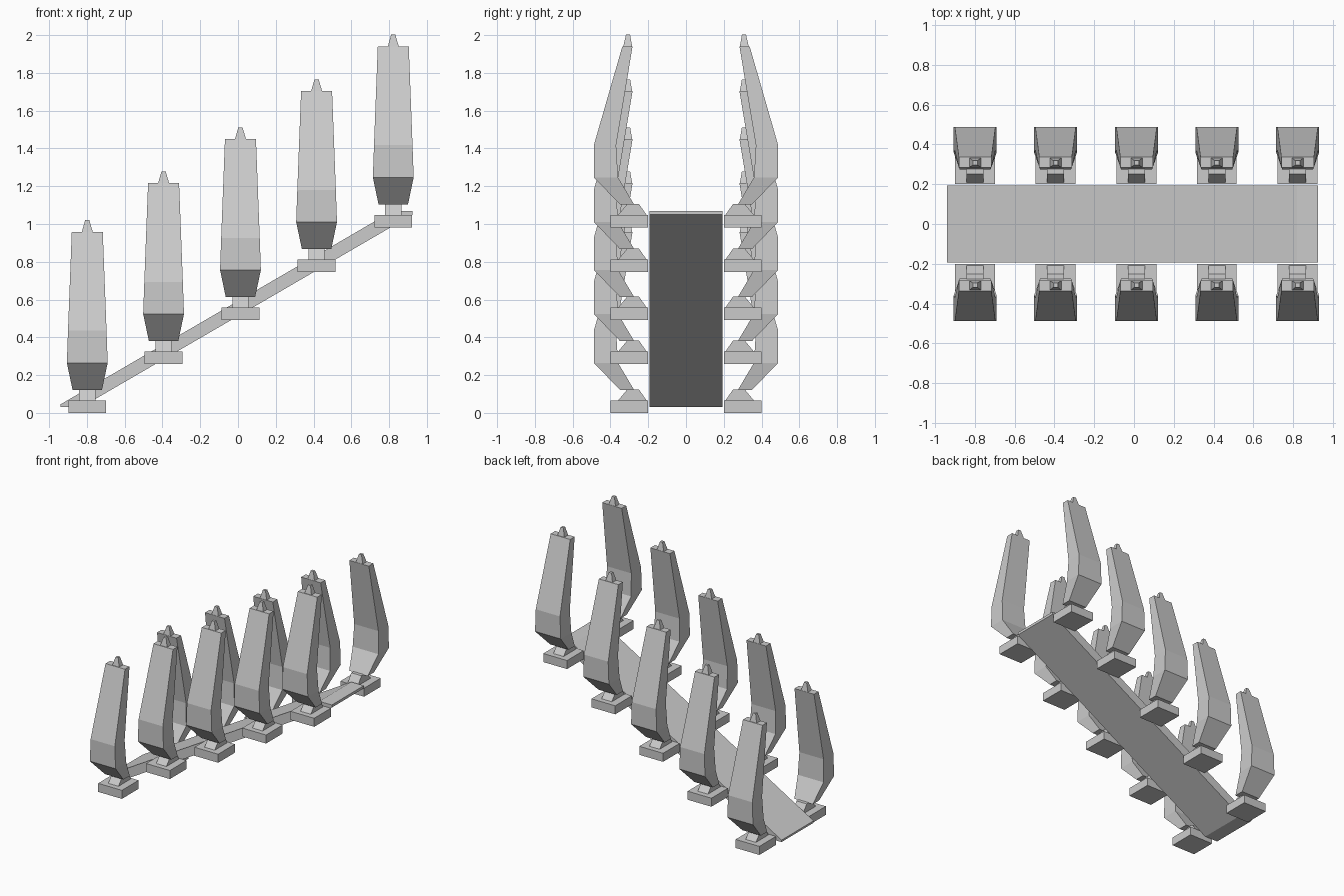
import bpy
import bmesh

default_cube = bpy.data.objects.get("Cube")
if default_cube:
    bpy.data.objects.remove(default_cube, do_unlink=True)

grey = bpy.data.materials.new("stone grey")
grey.use_nodes = True
color = (0.6, 0.6, 0.6, 1)
grey.diffuse_color = color
grey.node_tree.nodes["Principled BSDF"].inputs["Base Color"].default_value = color


def loft(name, rings, location=(0, 0, 0), side=1):
    """Join matching rings of points into a closed, flat-faced solid."""
    bm = bmesh.new()
    loops = [[bm.verts.new((x, y * side, z)) for x, y, z in ring] for ring in rings]
    for low, high in zip(loops, loops[1:]):
        for i in range(len(low)):
            j = (i + 1) % len(low)
            bm.faces.new((low[i], low[j], high[j], high[i]))
    bm.faces.new(loops[0])
    bm.faces.new(loops[-1])
    bmesh.ops.recalc_face_normals(bm, faces=bm.faces)
    mesh = bpy.data.meshes.new(name)
    bm.to_mesh(mesh)
    bm.free()
    mesh.materials.append(grey)
    obj = bpy.data.objects.new(name, mesh)
    obj.location = location
    bpy.context.collection.objects.link(obj)
    return obj


def section(half_width, inner, outer, z):
    """Rectangular cross-section, measured outward from the centre line."""
    return [(-half_width, inner, z), (half_width, inner, z),
            (half_width, outer, z), (-half_width, outer, z)]


# Sloping ramp with clipped, level ends
ramp_profile = [(-0.94, 0.03), (-0.83, 0.03), (0.925, 1.05),
                (0.925, 1.07), (0.82, 1.07), (-0.94, 0.045)]
loft("ramp", [[(x, y, z) for x, z in ramp_profile] for y in (-0.193, 0.193)])

# Pillar parts: half width, inner edge, outer edge, height
parts = {
    "base": [(0.1, 0.2, 0.4, 0), (0.1, 0.2, 0.4, 0.065)],
    "neck": [(0.043, 0.208, 0.36, 0.065), (0.043, 0.25, 0.31, 0.125)],
    "pillar": [(0.078, 0.275, 0.35, 0.122), (0.108, 0.36, 0.488, 0.265),
               (0.102, 0.37, 0.488, 0.435), (0.082, 0.283, 0.337, 0.958)],
    "tip": [(0.029, 0.285, 0.332, 0.958), (0.011, 0.296, 0.318, 1.02)],
}

# Five facing pairs climbing along the ramp
steps = [(-0.798, 0), (-0.394, 0.259), (0.013, 0.492), (0.416, 0.746), (0.822, 0.982)]
for number, (x, z) in enumerate(steps, 1):
    for row, side in (("front", -1), ("back", 1)):
        for part, rings in parts.items():
            loft(f"{row}_{part}_{number}", [section(*r) for r in rings], (x, 0, z), side)
